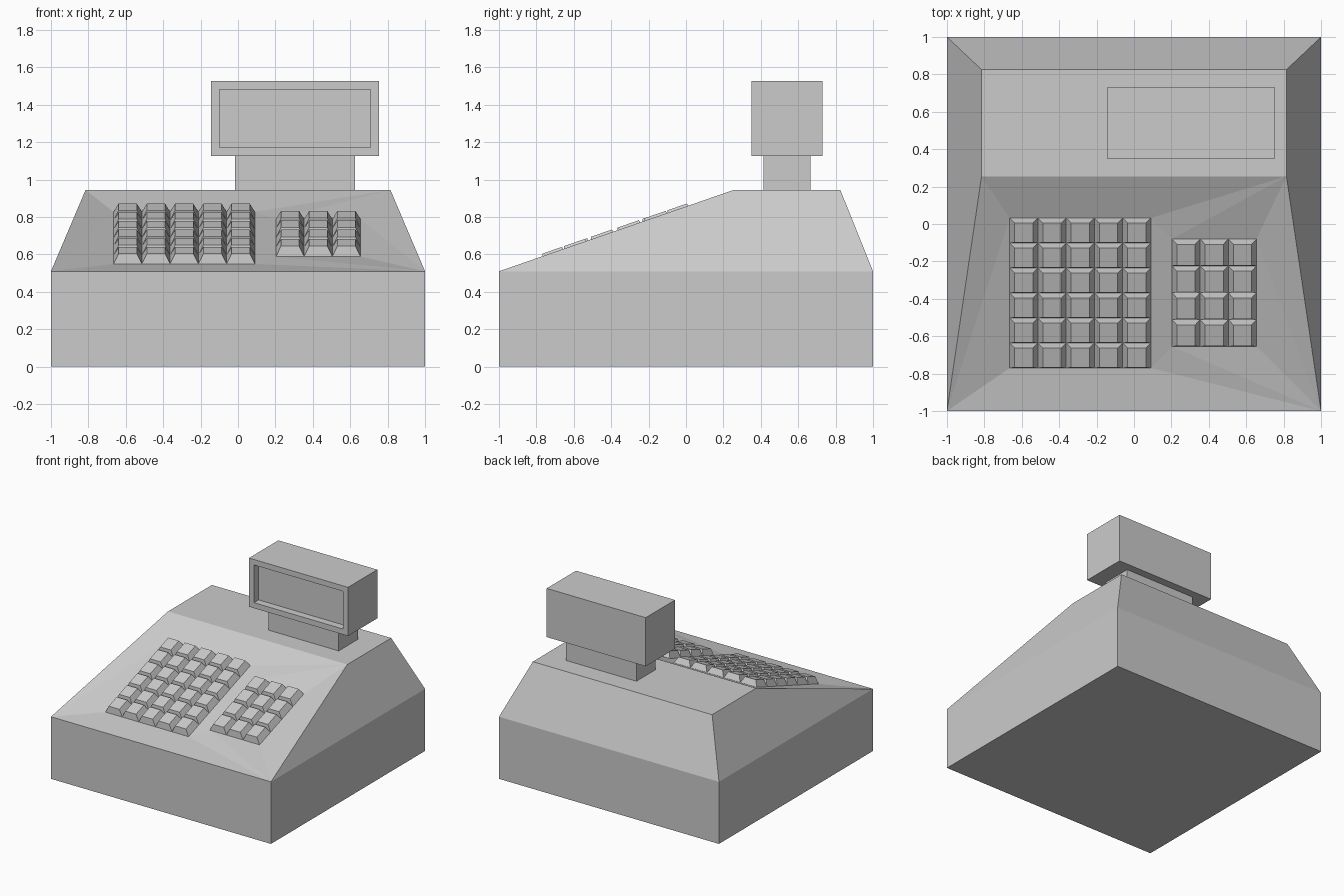
import bpy, bmesh

cube = bpy.data.objects.get("Cube")
if cube:
    bpy.data.objects.remove(cube)

grey = bpy.data.materials.new("plain_grey")
grey.use_nodes = True
colour = (0.6, 0.6, 0.6, 1)
grey.diffuse_color = colour
grey.node_tree.nodes["Principled BSDF"].inputs["Base Color"].default_value = colour

SHOULDER, ROOF = 0.51, 0.945
ROOF_FRONT, ROOF_BACK, ROOF_X = 0.255, 0.825, 0.815
SINK, KEY_H = 0.04, 0.054
PADS = {  # x0, x1, y0, y1, columns, rows
    "main_keys": (-0.665, 0.09, -0.77, 0.032, 5, 6),
    "number_keys": (0.203, 0.655, -0.655, -0.08, 3, 4),
}


def slope(y):
    return SHOULDER + (y + 1) * (ROOF - SHOULDER) / (ROOF_FRONT + 1)


def finish(name, bm):
    bmesh.ops.recalc_face_normals(bm, faces=bm.faces)
    mesh = bpy.data.meshes.new(name)
    bm.to_mesh(mesh)
    bm.free()
    mesh.materials.append(grey)
    obj = bpy.data.objects.new(name, mesh)
    bpy.context.collection.objects.link(obj)
    return obj


def ring(bm, x0, x1, y0, y1, height):
    """Four corners, counter-clockwise from front -x; height is a function of y."""
    return [bm.verts.new((x, y, height(y)))
            for x, y in ((x0, y0), (x1, y0), (x1, y1), (x0, y1))]


def bridge(bm, low, high):
    for i in range(4):
        j = (i + 1) % 4
        bm.faces.new((low[i], low[j], high[j], high[i]))


def box(name, x0, x1, y0, y1, z0, z1):
    bm = bmesh.new()
    low = ring(bm, x0, x1, y0, y1, lambda y: z0)
    high = ring(bm, x0, x1, y0, y1, lambda y: z1)
    bridge(bm, low, high)
    bm.faces.new(low)
    bm.faces.new(high)
    return finish(name, bm)


# Register body with a sloping front, dished around the two keypads
bm = bmesh.new()
base = ring(bm, -1, 1, -1, 1, lambda y: 0)
mid = ring(bm, -1, 1, -1, 1, lambda y: SHOULDER)
top = ring(bm, -ROOF_X, ROOF_X, ROOF_FRONT, ROOF_BACK, lambda y: ROOF)
a, b = [ring(bm, *pad[:4], lambda y: slope(y) - SINK) for pad in PADS.values()]
bm.faces.new(base)
bm.faces.new(top)
bridge(bm, base, mid)
for i in (1, 2, 3):
    j = (i + 1) % 4
    bm.faces.new((mid[i], mid[j], top[j], top[i]))
fl, fr, br, bl = mid[0], mid[1], top[1], top[0]
for face in (
    (fl, a[3], bl), (fl, a[0], a[3]),               # beside the main keys
    (fl, fr, a[1], a[0]), (fr, b[0], a[1]), (fr, b[1], b[0]),  # below the keys
    (fr, b[2], b[1]), (fr, br, b[2]),               # beside the number keys
    (br, bl, a[3], a[2]), (br, a[2], b[3]), (br, b[3], b[2]),  # above the keys
    (a[1], b[0], b[3], a[2]), a, b,                 # between and under the keys
):
    bm.faces.new(face)
finish("register_body", bm)

# Tapered keys standing in the dished panels
for name, (x0, x1, y0, y1, columns, rows) in PADS.items():
    bm = bmesh.new()
    w, d = (x1 - x0) / columns, (y1 - y0) / rows
    for c in range(columns):
        for r in range(rows):
            x, y = x0 + c * w, y0 + r * d
            low = ring(bm, x, x + w, y, y + d, lambda v: slope(v) - SINK)
            high = ring(bm, x + 0.027, x + w - 0.027, y + 0.003, y + d * 0.8,
                        lambda v: slope(v) - SINK + KEY_H)
            bridge(bm, low, high)
            bm.faces.new(high)
    finish(name, bm)

# Customer display on a short neck
box("display_neck", -0.015, 0.625, 0.415, 0.665, ROOF, 1.127)
display = box("display_housing", -0.145, 0.755, 0.35, 0.73, 1.127, 1.527)

# Recessed screen in the front of the display
bm = bmesh.new()
bm.from_mesh(display.data)
front = min(bm.faces, key=lambda f: f.calc_center_median().y)
bmesh.ops.inset_region(bm, faces=[front], thickness=0.064)
inner = bmesh.ops.extrude_discrete_faces(bm, faces=[front])["faces"][0]
bmesh.ops.translate(bm, verts=inner.verts, vec=(0, 0.06, 0))
bm.to_mesh(display.data)
bm.free()
